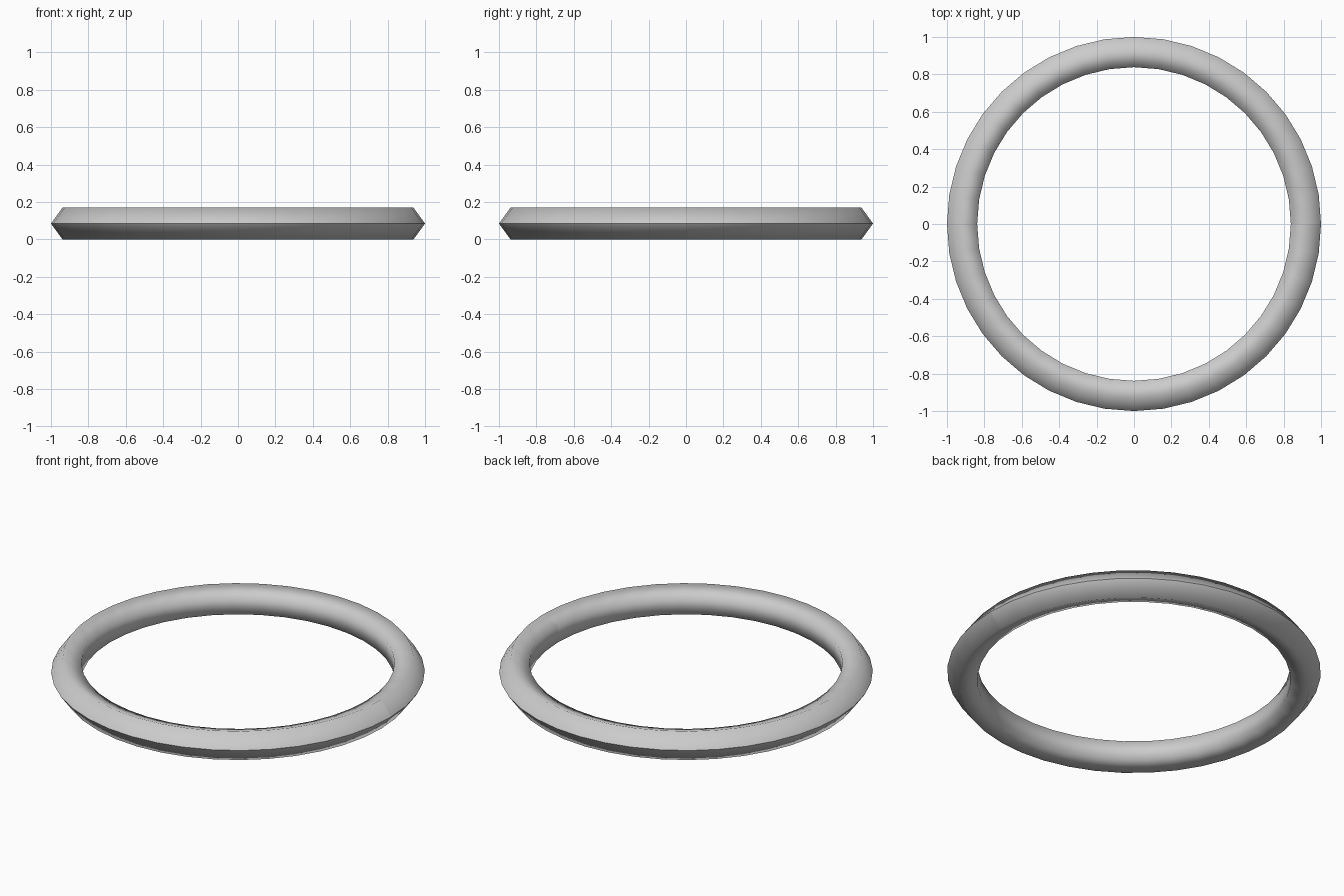
import bpy
import math

if "Cube" in bpy.data.objects:
    bpy.data.objects.remove(bpy.data.objects["Cube"])

SEGMENTS, SIDES = 40, 5
MINOR = 0.0893
MAJOR = 1.0 - MINOR
HEIGHT = MINOR * math.sin(math.radians(72))

# Ring: five-sided section with one corner pointing outwards
bpy.ops.mesh.primitive_torus_add(
    major_segments=SEGMENTS, minor_segments=SIDES,
    major_radius=MAJOR, minor_radius=MINOR, location=(0, 0, HEIGHT))
ring = bpy.context.object
ring.name = "ring"
bpy.ops.object.shade_smooth()

# Crisp rim around the outside, and the section seam at +x
mesh = ring.data
for edge in mesh.edges:
    ends = [mesh.vertices[i].co for i in edge.vertices]
    rim = all(math.hypot(c.x, c.y) > 0.99 for c in ends)
    seam = all(c.x > 0 and abs(c.y) < 1e-4 for c in ends)
    edge.use_edge_sharp = rim or seam

# Stand on the ground with the height baked in
bpy.ops.object.transform_apply(location=True, rotation=True, scale=True)
